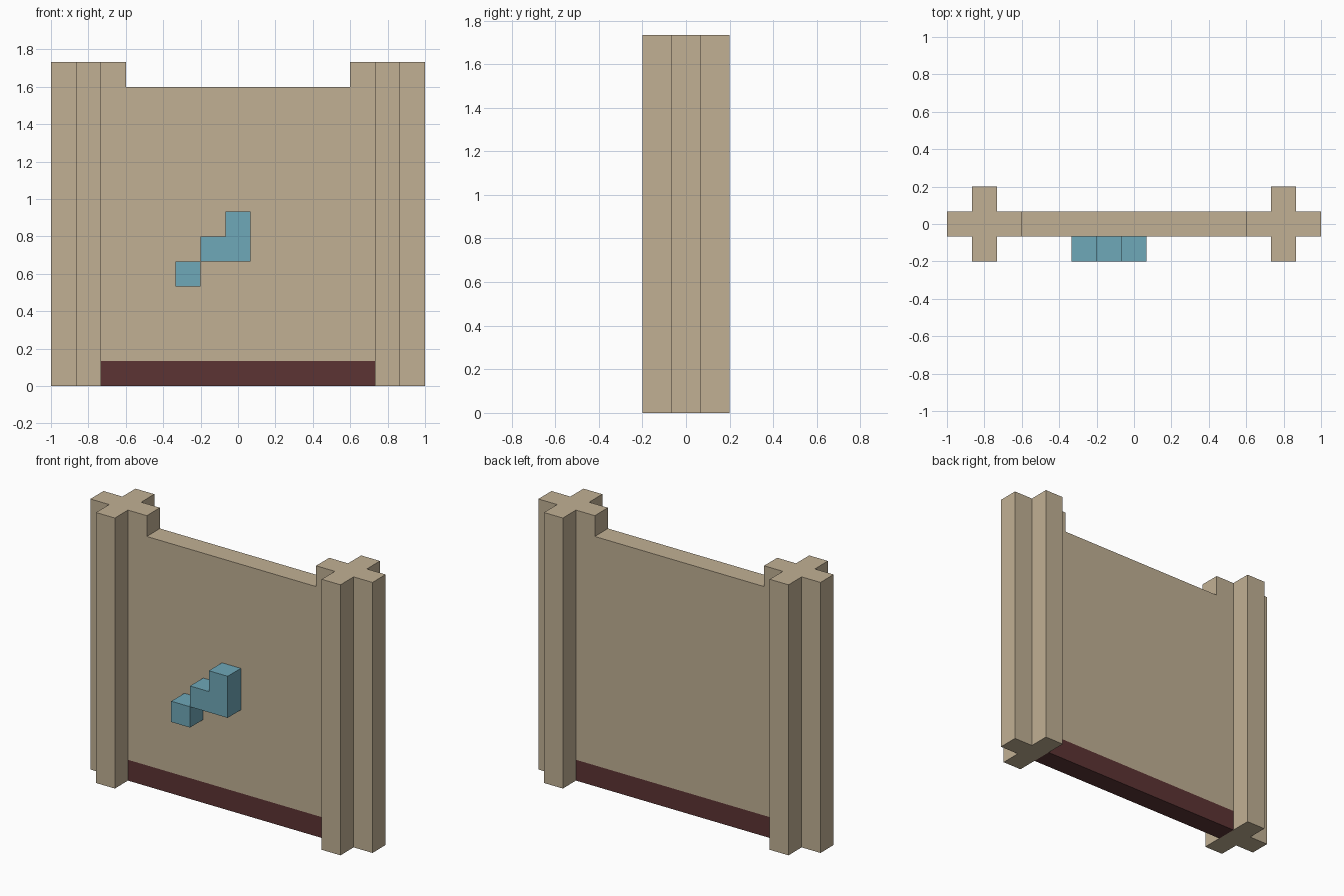
import bpy
import bmesh
from mathutils import Vector

if "Cube" in bpy.data.objects:
    bpy.data.objects.remove(bpy.data.objects["Cube"])

U = 2 / 15  # one block


def srgb(*rgb):
    """8-bit display colour to linear RGBA."""
    lin = [c / 255 / 12.92 if c < 11 else ((c / 255 + 0.055) / 1.055) ** 2.4 for c in rgb]
    return (*lin, 1.0)


def material(name, color):
    mat = bpy.data.materials.new(name)
    mat.use_nodes = True
    mat.diffuse_color = color
    mat.node_tree.nodes["Principled BSDF"].inputs["Base Color"].default_value = color
    return mat


def prism(name, outline, direction, mat):
    """Extrude a closed outline, given in blocks, along a direction in blocks."""
    bm = bmesh.new()
    face = bm.faces.new([bm.verts.new(Vector(p) * U) for p in outline])
    result = bmesh.ops.extrude_face_region(bm, geom=[face])
    moved = [v for v in result["geom"] if isinstance(v, bmesh.types.BMVert)]
    bmesh.ops.translate(bm, verts=moved, vec=Vector(direction) * U)
    bmesh.ops.recalc_face_normals(bm, faces=bm.faces)
    mesh = bpy.data.meshes.new(name)
    bm.to_mesh(mesh)
    bm.free()
    mesh.materials.append(mat)
    obj = bpy.data.objects.new(name, mesh)
    bpy.context.collection.objects.link(obj)
    return obj


def slab(name, outline, y, mat):
    """One block deep shape from an x-z outline with its front at y."""
    return prism(name, [(x, y, z) for x, z in outline], (0, 1, 0), mat)


tan = material("tan", srgb(193, 176, 148))
maroon = material("dark maroon", srgb(92, 52, 52))
blue = material("dusty blue", srgb(111, 168, 184))

# Wall panel, stepped up at both ends to form the inner arms of the posts
panel = [(-5.5, 1), (5.5, 1), (5.5, 13), (4.5, 13), (4.5, 12),
         (-4.5, 12), (-4.5, 13), (-5.5, 13)]
slab("wall_panel", panel, -0.5, tan)

# Base strip under the panel
slab("base_strip", [(-5.5, 0), (5.5, 0), (5.5, 1), (-5.5, 1)], -0.5, maroon)

# Posts: the remaining three arms of each cross
plan = [(5.5, -1.5), (6.5, -1.5), (6.5, -0.5), (7.5, -0.5),
        (7.5, 0.5), (6.5, 0.5), (6.5, 1.5), (5.5, 1.5)]
for side, s in (("left", 1), ("right", -1)):
    prism(side + "_post", [(s * x, y, 0) for x, y in plan], (0, 0, 13), tan)

# Stepped handle on the front
slab("handle_upper", [(-1.5, 5), (0.5, 5), (0.5, 7), (-0.5, 7), (-0.5, 6), (-1.5, 6)], -1.5, blue)
slab("handle_lower", [(-2.5, 4), (-1.5, 4), (-1.5, 5), (-2.5, 5)], -1.5, blue)
